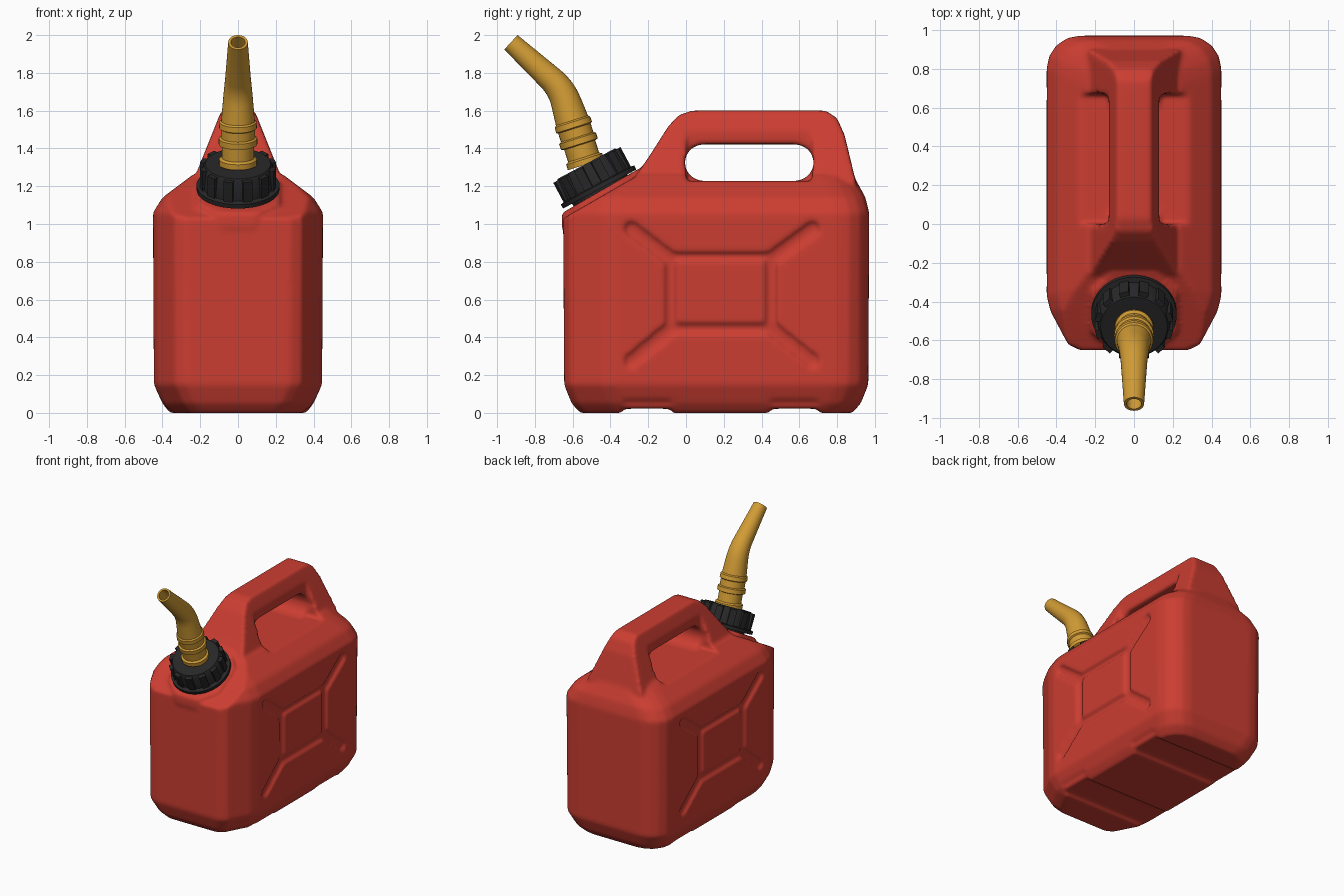
import bpy, bmesh, math
from mathutils import Vector, Matrix

if "Cube" in bpy.data.objects:
    bpy.data.objects.remove(bpy.data.objects["Cube"])


def material(name, rgb):
    m = bpy.data.materials.new(name)
    m.diffuse_color = (*rgb, 1)
    m.use_nodes = True
    m.node_tree.nodes["Principled BSDF"].inputs["Base Color"].default_value = m.diffuse_color
    return m


RED = material("red plastic", (0.60, 0.047, 0.031))
BLACK = material("black plastic", (0.021, 0.021, 0.022))
YELLOW = material("yellow plastic", (0.64, 0.33, 0.035))


def finish(name, bm, mat=None):
    bmesh.ops.recalc_face_normals(bm, faces=bm.faces)
    me = bpy.data.meshes.new(name)
    bm.to_mesh(me)
    bm.free()
    ob = bpy.data.objects.new(name, me)
    bpy.context.collection.objects.link(ob)
    if mat:
        me.materials.append(mat)
    return ob


def loft(rings, bm=None):
    """Skin a stack of equal-length point rings and close both ends."""
    bm = bm or bmesh.new()
    vs = [[bm.verts.new(p) for p in r] for r in rings]
    for a, b in zip(vs, vs[1:]):
        for i in range(len(a)):
            j = (i + 1) % len(a)
            bm.faces.new((a[i], a[j], b[j], b[i]))
    bm.faces.new(vs[0])
    bm.faces.new(vs[-1])
    return bm


def prism(pts, x0, x1):
    return finish("cutter", loft([[(x, y, z) for y, z in pts] for x in (x0, x1)]))


def rect(y0, y1, z0, z1):
    return [(y0, z0), (y1, z0), (y1, z1), (y0, z1)]


def capsule(a, b, r, n=8):
    """Outline of a round-ended bar from a to b."""
    t = math.atan2(b[1] - a[1], b[0] - a[0])
    pts = []
    for c, s in ((b, t - math.pi / 2), (a, t + math.pi / 2)):
        pts += [(c[0] + r * math.cos(s + math.pi * i / n),
                 c[1] + r * math.sin(s + math.pi * i / n)) for i in range(n + 1)]
    return pts


def bake(ob):
    dg = bpy.context.evaluated_depsgraph_get()
    me = bpy.data.meshes.new_from_object(ob.evaluated_get(dg))
    ob.modifiers.clear()
    ob.data = me


def combine(ob, other, op):
    m = ob.modifiers.new("bool", 'BOOLEAN')
    m.operation, m.solver, m.object = op, 'EXACT', other
    bake(ob)
    bpy.data.objects.remove(other)


def sharp_smooth(ob):
    bpy.ops.object.select_all(action='DESELECT')
    ob.select_set(True)
    bpy.context.view_layer.objects.active = ob
    bpy.ops.object.shade_smooth_by_angle(angle=math.radians(35))


# Tank: stacked plan outlines with chamfered front and rounded rear corners
def plan(z, hx, y0, y1):
    half = [(hx - 0.17, y0), (hx - 0.11, y0 + 0.03), (hx - 0.02, y0 + 0.2), (hx, y0 + 0.28)]
    half += [(hx - 0.17 + 0.17 * math.cos(a), y1 - 0.17 + 0.17 * math.sin(a))
             for a in (math.pi / 8 * i for i in range(5))]
    return [(x, y, z) for x, y in half] + [(-x, y, z) for x, y in reversed(half)]


bm = loft([plan(0, .36, -.56, .88), plan(.05, .40, -.605, .925), plan(.15, .445, -.645, .965),
           plan(1.06, .45, -.65, .97), plan(1.14, .40, -.64, .95), plan(1.26, .24, -.60, .885)])
SLOPE = math.radians(30)
n = Vector((0, -math.sin(SLOPE), math.cos(SLOPE)))
bmesh.ops.bisect_plane(bm, geom=bm.verts[:] + bm.edges[:] + bm.faces[:],
                       plane_co=(0, -.65, 1.03), plane_no=n, clear_outer=True)
bmesh.ops.holes_fill(bm, edges=[e for e in bm.edges if e.is_boundary])
tank = finish("tank_with_handle", bm, RED)

# Handle: side profile that narrows towards the top
profile = [(-.3, 1.1), (-.27, 1.25), (-.2, 1.35), (-.095, 1.515), (-.04, 1.575), (.03, 1.6),
           (.74, 1.6), (.80, 1.56), (.84, 1.47), (.9, 1.22), (.87, 1.1)]
handle = finish("handle", loft([[(s * (.22 - (z - 1.27) * .4), y, z) for y, z in profile]
                                for s in (-1, 1)]))
combine(tank, handle, 'UNION')

# Raised neck seat on the slope with a tab running down the front
seat = Matrix.Translation((0, -.457, 1.141)) @ Matrix.Rotation(SLOPE, 4, 'X')
octagon = [(.10, -.215), (.22, -.11), (.22, .13), (.12, .25)]
bm = bmesh.new()
for s in (-1, 1):
    for x, y in octagon:
        for z in (-.06, .028):
            bm.verts.new(seat @ Vector((s * x, y, z)))
    bm.verts.new((s * .085, -.658, .98))
    bm.verts.new((s * .085, -.56, .98))
bmesh.ops.convex_hull(bm, input=bm.verts[:])
combine(tank, finish("seat", bm), 'UNION')

# Finger hole and the cut-away beside the grip
combine(tank, prism(capsule((.09, 1.325), (.58, 1.325), .097), -.6, .6), 'DIFFERENCE')
for s in (-1, 1):
    combine(tank, prism(rect(0, .67, 1.228, 1.8), s * .13, s * .6), 'DIFFERENCE')

# Pressed X pattern with a raised centre panel on both sides
for s in (-1, 1):
    combine(tank, prism(rect(-.116, .485, .414, .852), s * .425, s * .6), 'DIFFERENCE')
    for ey, cy in ((-.29, -.06), (.67, .43)):
        for ez, cz in ((.975, .80), (.275, .465)):
            combine(tank, prism(capsule((ey, ez), (cy, cz), .042), s * .425, s * .6), 'DIFFERENCE')
    combine(tank, prism(rect(-.047, .417, .478, .80), s * .40, s * .447), 'UNION')

# Shallow channels across the underside
for y0, y1 in ((-.34, -.07), (.44, .71)):
    combine(tank, prism(rect(y0, y1, -.1, .022), -.6, .6), 'DIFFERENCE')
    for s in (-1, 1):
        combine(tank, prism(rect(y0, y1, -.1, .07), s * .39, s * .6), 'DIFFERENCE')

# Soften everything into one moulded shell
m = tank.modifiers.new("remesh", 'REMESH')
m.mode, m.voxel_size, m.use_smooth_shade = 'VOXEL', 0.0135, True
m = tank.modifiers.new("soften", 'SMOOTH')
m.factor, m.iterations = 0.5, 7
bake(tank)
for p in tank.data.polygons:
    p.use_smooth = True
    p.material_index = 0
tank.data.materials.clear()
tank.data.materials.append(RED)


# Round parts: circles (y, z, tilt, radius) along a path in the middle plane
def circles(path, n):
    return [[(r * math.cos(a), y + r * math.sin(a) * math.cos(t), z + r * math.sin(a) * math.sin(t))
             for a in (2 * math.pi * i / n for i in range(n))] for y, z, t, r in path]


# Screw cap with flange and grip ribs
TILT = math.radians(28)
BASE = (-.457, 1.185)


def on_cap(h, r):
    return (BASE[0] - h * math.sin(TILT), BASE[1] + h * math.cos(TILT), TILT, r)


cap_profile = [(-.06, .165), (0, .165), (0, .22), (.024, .22), (.03, .193), (.135, .184),
               (.152, .172), (.152, .12)]
bm = loft(circles([on_cap(h, r) for h, r in cap_profile], 48))
cap_frame = Matrix.Translation((0, *BASE)) @ Matrix.Rotation(TILT, 4, 'X')
for i in range(12):
    rib = (cap_frame @ Matrix.Rotation(math.tau * (i + .5) / 12, 4, 'Z')
           @ Matrix.Translation((.182, 0, .082)) @ Matrix.Diagonal((.04, .05, .125, 1)))
    bmesh.ops.create_cube(bm, size=1, matrix=rib)
sharp_smooth(finish("screw_cap", bm, BLACK))

# Bent pouring spout with rings at its foot and a hollow tip
A, B, C = Vector((-.53, 1.315)), Vector((-.657, 1.715)), Vector((-.927, 1.962))
d1, d2 = (B - A).normalized(), (C - B).normalized()


def station(p, d, r):
    return (p.x, p.y, math.atan2(-d.x, d.y), r)


foot = [(0, .1), (.03, .1), (.04, .086), (.108, .086), (.113, .102), (.145, .102), (.152, .09),
        (.2, .09), (.206, .1), (.236, .098), (.244, .089)]
path = [station(A + d1 * s, d1, r) for s, r in foot]
p0, p1 = B - d1 * .08, B + d2 * .08
for i in range(7):
    t = i / 6
    p = p0.lerp(B, t).lerp(B.lerp(p1, t), t)
    path.append(station(p, d1.lerp(d2, t).normalized(), .081 - .013 * t))
path += [station(C, d2, .052), station(C, d2, .038), station(C - d2 * .15, d2, .038)]
sharp_smooth(finish("pouring_spout", loft(circles(path, 32)), YELLOW))
